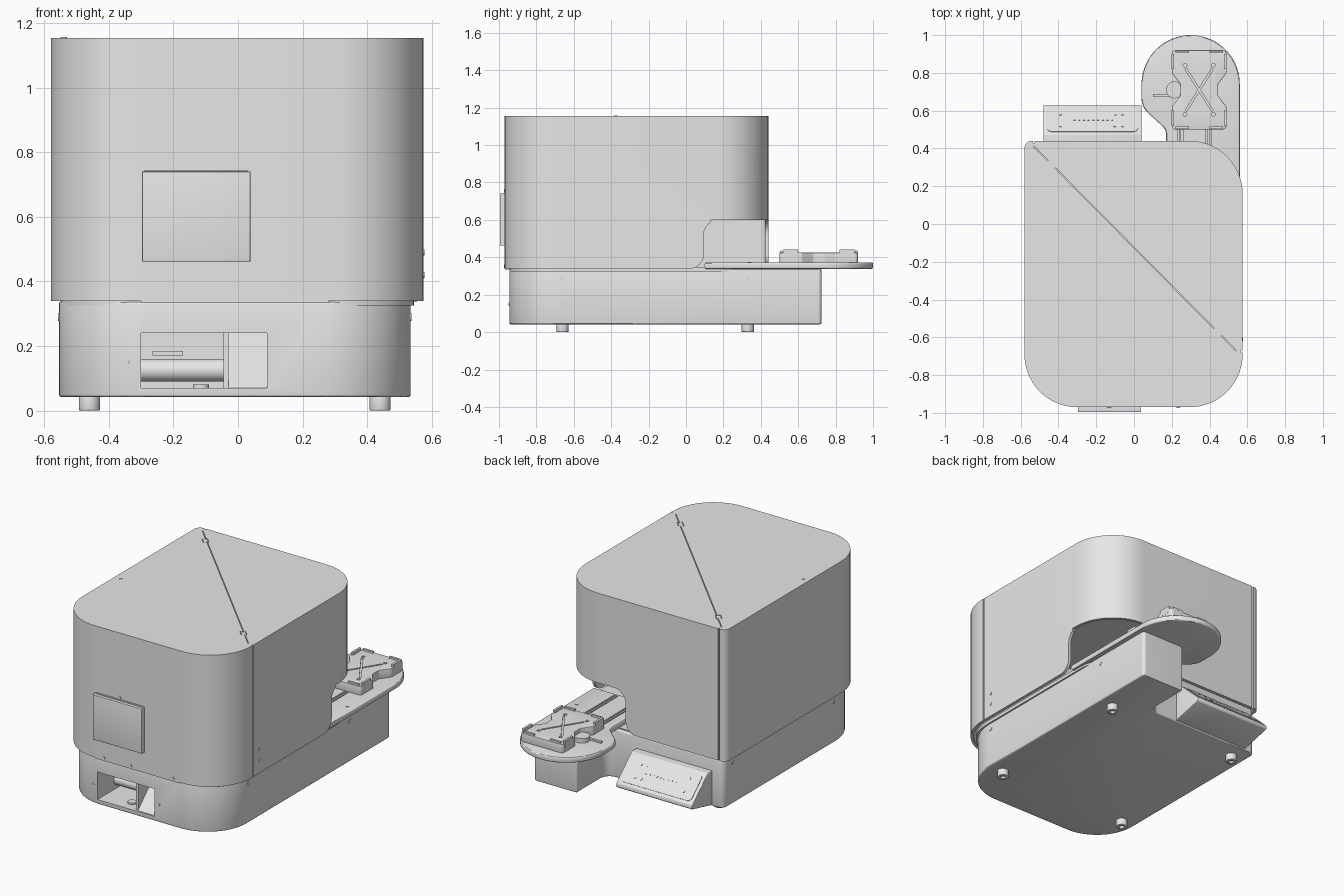
import bpy, bmesh, math
from mathutils import Vector

if "Cube" in bpy.data.objects:
    bpy.data.objects.remove(bpy.data.objects["Cube"], do_unlink=True)

gray = bpy.data.materials.new("light_gray")
gray.use_nodes = True
gray.diffuse_color = (0.8, 0.8, 0.8, 1)
gray.node_tree.nodes["Principled BSDF"].inputs["Base Color"].default_value = gray.diffuse_color


def rounded(points, steps=14):
    """Outline through (u, v, radius) corners, each replaced by an arc."""
    out = []
    for i, (u, v, r) in enumerate(points):
        p = Vector((u, v))
        a = (Vector(points[i - 1][:2]) - p).normalized()
        b = (Vector(points[(i + 1) % len(points)][:2]) - p).normalized()
        arc = [p]
        if r:
            half = a.angle(b) / 2
            centre = p + (a + b).normalized() * r / math.sin(half)
            start = (p + a * r / math.tan(half) - centre).normalized()
            end = (p + b * r / math.tan(half) - centre).normalized()
            arc = [centre + start.slerp(end, k / steps).normalized() * r for k in range(steps + 1)]
        for q in arc:
            if not out or (q - out[-1]).length > 1e-4:
                out.append(q)
    if (out[0] - out[-1]).length < 1e-4:
        out.pop()
    return out


def prism(name, outline, lo, hi, axis="z", bevel=0):
    place = {"z": lambda u, v, w: (u, v, w), "x": lambda u, v, w: (w, u, v),
             "y": lambda u, v, w: (u, w, v)}[axis]
    bm = bmesh.new()
    rings = [[bm.verts.new(place(p[0], p[1], w)) for p in outline] for w in (lo, hi)]
    n = len(outline)
    caps = [bm.faces.new(r) for r in rings]
    for i in range(n):
        j = (i + 1) % n
        bm.faces.new((rings[0][i], rings[0][j], rings[1][j], rings[1][i]))
    bmesh.ops.recalc_face_normals(bm, faces=bm.faces)
    if bevel:
        bmesh.ops.bevel(bm, geom=list({e for f in caps for e in f.edges}), offset=bevel,
                        segments=3, profile=0.5, affect="EDGES")
    mesh = bpy.data.meshes.new(name)
    bm.to_mesh(mesh)
    bm.free()
    mesh.materials.append(gray)
    ob = bpy.data.objects.new(name, mesh)
    bpy.context.collection.objects.link(ob)
    return ob


def rect(u0, u1, v0, v1, r=0):
    return rounded([(u0, v0, r), (u1, v0, r), (u1, v1, r), (u0, v1, r)], 6)


def disc(u, v, r, n=24):
    return [(u + r * math.cos(math.tau * k / n), v + r * math.sin(math.tau * k / n)) for k in range(n)]


def cut(target, cutter):
    mod = target.modifiers.new("cut", "BOOLEAN")
    mod.operation, mod.solver, mod.object = "DIFFERENCE", "EXACT", cutter
    bpy.context.view_layer.objects.active = target
    bpy.ops.object.modifier_apply(modifier=mod.name)
    bpy.data.objects.remove(cutter, do_unlink=True)


def body(inset, r_small=0.04):
    x0, x1, y0, y1, r = -0.58 + inset, 0.575 - inset, -0.97 + inset, 0.44 - inset, 0.28 - inset
    return rounded([(x0, y0, r), (x1, y0, r), (x1, y1, r), (x0, y1, r_small)])


# Hollow upper cover with the opening around its back corner
cover = prism("upper_cover", body(0), 0.34, 1.155)
cut(cover, prism("hollow", body(0.018, 0.025), 0.3, 1.137))


def opening(start, far):
    wall = start + 0.075
    return rounded([(start - 0.1, 0.3, 0), (start - 0.1, 0.34, 0), (wall, 0.34, 0.075),
                    (wall, 0.6, 0.08), (far, 0.6, 0), (far, 0.3, 0)])


cut(cover, prism("side_opening", opening(0.02, 0.7), 0.27, 0.8, "x"))
cut(cover, prism("back_opening", opening(0.03, 0.8), 0.13, 0.7, "y"))

# Door seams and hinges
cut(cover, prism("side_seam", rect(-0.679, -0.671, 0.3, 1.2), 0.567, 0.7, "x"))
cut(cover, prism("back_seam", rect(-0.536, -0.526, 0.3, 1.2), 0.43, 0.5, "y"))
a, b = Vector((-0.53, 0.41)), Vector((0.54, -0.67))
along = (b - a).normalized()
across = Vector((-along.y, along.x))


def strip(p, q, w):
    return [p + across * w, q + across * w, q - across * w, p - across * w]


cut(cover, prism("roof_seam", strip(a, b, 0.002), 1.147, 1.2))
for n, c in enumerate((Vector((-0.44, 0.31)), Vector((0.44, -0.575)))):
    cut(cover, prism("hinge_pocket", strip(c - along * 0.024, c + along * 0.024, 0.016), 1.149, 1.2))
    prism(f"roof_hinge_{n}", strip(c - along * 0.021, c + along * 0.021, 0.013), 1.14, 1.154)
prism("inner_deck", body(0.03), 0.325, 0.345)

# Lower base with its arm and window recess
base = prism("lower_base", rounded([
    (-0.555, -0.945, 0.27), (0.535, -0.945, 0.27), (0.535, 0.725, 0.02), (0.24, 0.725, 0.01),
    (0.24, 0.43, 0.06), (-0.555, 0.43, 0.04)]), 0.042, 0.338, bevel=0.008)
cut(base, prism("window_recess", rect(-0.3, 0.09, 0.07, 0.24), -1.1, -0.5, "y"))
prism("recess_partition", rect(-0.045, -0.03, 0.07, 0.24), -0.93, -0.5, "y")
prism("recess_ramp", [(-0.935, 0.07), (-0.5, 0.07), (-0.5, 0.24), (-0.76, 0.24)], -0.03, 0.09, "x")
prism("recess_roller", disc(-0.75, 0.125, 0.035, 32), -0.3, -0.045, "x")
prism("recess_port", rect(-0.265, -0.17, 0.17, 0.185), -0.51, -0.496, "y")
prism("floor_knob", disc(-0.115, -0.87, 0.025), 0.07, 0.08)

# Feet
for x in (-0.46, 0.44):
    for y in (-0.66, 0.33):
        foot = prism("foot", disc(x, y, 0.033, 32), 0, 0.05, bevel=0.004)
        cut(foot, prism("foot_hole", disc(x, y, 0.015), -0.01, 0.015))

# Transport plate with a round end and two rails
plate = prism("transport_plate", rounded([
    (0.56, 0.1, 0), (0.56, 1.0, 0.26), (0.04, 1.0, 0.26), (0.04, 0.62, 0.1),
    (0.17, 0.5, 0.06), (0.17, 0.1, 0)], 24), 0.338, 0.372, bevel=0.008)
for x in (0.245, 0.395):
    cut(plate, prism("rail_slot", rect(x - 0.014, x + 0.014, 0.12, 0.62), 0.355, 0.4))
    prism("rail", rect(x - 0.005, x + 0.005, 0.12, 0.62), 0.35, 0.37)

# Sample carrier: pinched plate, corner tabs, recessed cross grooves
cx, cy = 0.345, 0.71
right = [(0.145, -0.21, 0.02), (0.145, -0.09, 0.02), (0.1, -0.03, 0.02),
         (0.1, 0.03, 0.02), (0.145, 0.09, 0.02), (0.145, 0.21, 0.02)]
left = [(-u, v, r) for u, v, r in reversed(right)]
carrier = prism("carrier", rounded([(cx + u, cy + v, r) for u, v, r in right + left], 5),
                0.37, 0.425, bevel=0.003)
for s in (-1, 1):
    d = Vector((0.07, 0.11 * s))
    n = Vector((-d.y, d.x)).normalized() * 0.005
    c = Vector((cx, cy))
    cut(carrier, prism("cross_groove", [c - d + n, c + d + n, c + d - n, c - d - n], 0.417, 0.45))
    for t in (-1, 1):
        x, y = cx + 0.139 * s, cy + 0.15 * t
        prism("carrier_tab", rect(x - 0.007, x + 0.007, y - 0.04, y + 0.04), 0.40, 0.442)
        x, y = cx + 0.09 * s, cy + 0.2 * t
        prism("carrier_end_tab", rect(x - 0.035, x + 0.035, y - 0.006, y + 0.006), 0.40, 0.436)
        cut(carrier, prism("carrier_hole", disc(cx + 0.075 * s, cy + 0.13 * t, 0.01), 0.4, 0.5))
prism("carrier_hub", disc(0.215, 0.71, 0.045), 0.37, 0.4)
prism("carrier_lever", rect(0.1, 0.19, 0.672, 0.688), 0.37, 0.382)

# Sloped control panel at the back
profile = rounded([(0.4, 0.05, 0), (0.44, 0.05, 0), (0.63, 0.095, 0.012),
                   (0.625, 0.12, 0.008), (0.475, 0.26, 0.012), (0.4, 0.26, 0)], 5)
prism("control_panel", profile, -0.48, 0.04, "x", bevel=0.004)
low, high = Vector((0, 0.625, 0.12)), Vector((0, 0.475, 0.26))
slope = math.atan2(high.z - low.z, high.y - low.y)


def on_panel(ob):
    ob.location = (low + high) / 2 + Vector((-0.22, 0, 0))
    ob.rotation_euler = (slope - math.pi, 0, 0)


on_panel(prism("panel_face", rect(-0.24, 0.24, -0.085, 0.085, 0.025), -0.004, 0.003))
for k in range(9):
    on_panel(prism("panel_mark", rect(-0.1 + 0.025 * k, -0.09 + 0.025 * k, -0.004, 0.004), 0, 0.005))
for u in (-0.17, 0.12, 0.16):
    for v in (-0.045, 0.04):
        on_panel(prism("panel_button", disc(u, v, 0.008, 10), 0, 0.005))

# Front display and slot below it
prism("front_display", rect(-0.297, 0.038, 0.462, 0.74), -0.995, -0.96, "y", bevel=0.003)
prism("display_rim", rect(-0.29, 0.03, 0.735, 0.745), -0.978, -0.96, "y")
prism("front_slot_lip", rect(-0.3, 0.28, 0.334, 0.342), -0.968, -0.94, "y")

# Screws on every side
for x, z, y in ((-0.13, 0.755, -0.97), (-0.24, 0.353, -0.97), (-0.055, 0.353, -0.97),
                (0.235, 0.353, -0.97), (-0.33, 0.15, -0.94), (0.12, 0.15, -0.945)):
    prism("front_screw", disc(x, z, 0.009, 16), y - 0.004, y + 0.02, "y")
for y, z, x, r in ((-0.66, 0.29, 0.535, 0.013), (0.33, 0.29, 0.535, 0.013),
                   (-0.61, 0.49, 0.575, 0.009), (-0.61, 0.42, 0.575, 0.009)):
    prism("side_screw", disc(y, z, r, 16), x - 0.02, x + 0.003, "x")
for y in (-0.66, 0.33):
    prism("left_screw", disc(y, 0.29, 0.013, 16), -0.558, -0.54, "x")
prism("roof_screw", disc(-0.54, -0.375, 0.01, 16), 1.14, 1.158)
prism("plate_screw", disc(0.51, 0.34, 0.01, 16), 0.36, 0.375)

# Smooth curved walls, keep sharp edges
bpy.ops.object.select_all(action="DESELECT")
for ob in bpy.context.scene.objects:
    if ob.type == "MESH":
        ob.select_set(True)
        bpy.context.view_layer.objects.active = ob
bpy.ops.object.shade_smooth_by_angle(angle=math.radians(30))
